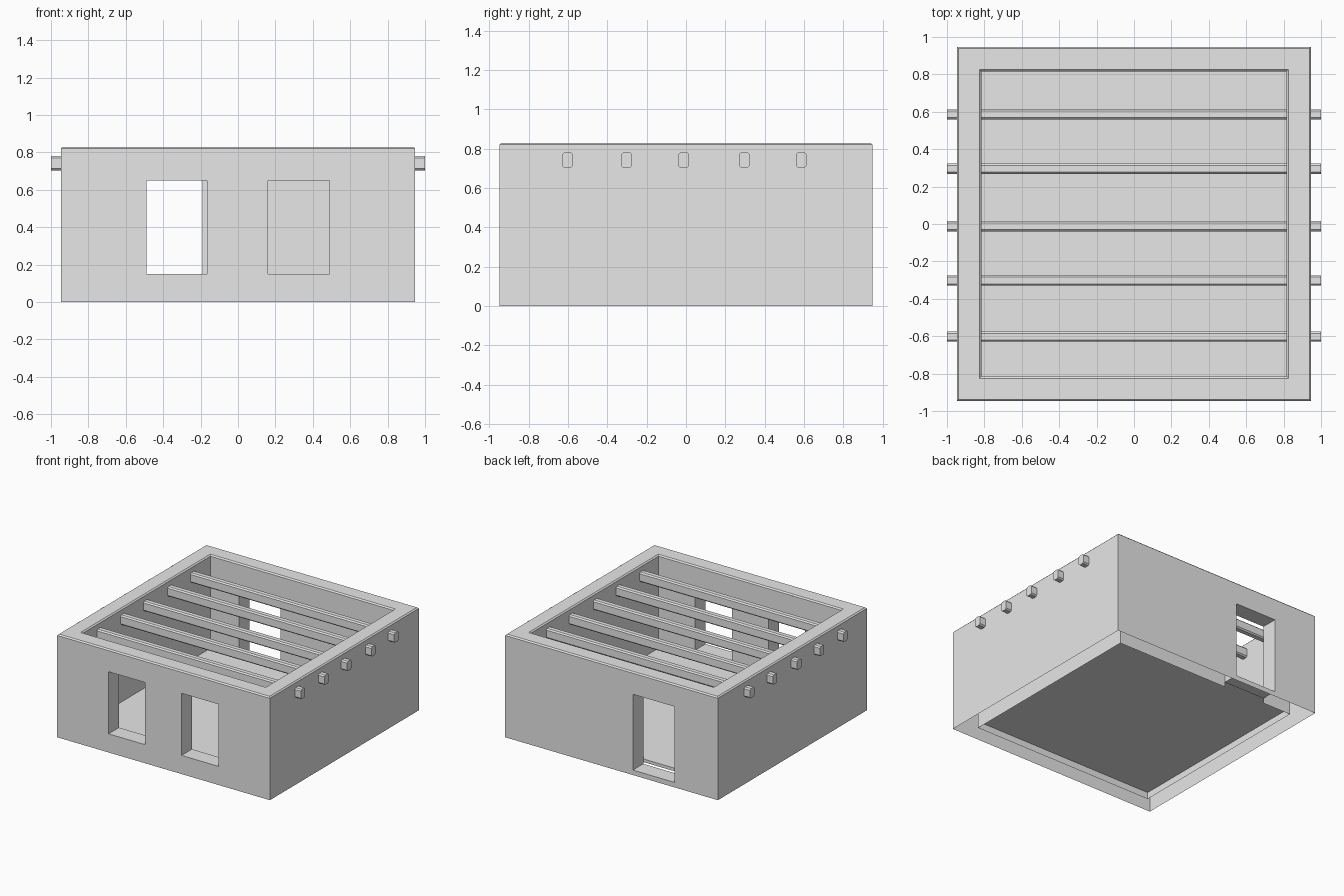
import bpy, bmesh
from mathutils import Vector

cube = bpy.data.objects.get("Cube")
if cube:
    bpy.data.objects.remove(cube, do_unlink=True)

OUT, INN, H, BEV = 0.947, 0.815, 0.83, 0.01
UP = Vector((0, 0, 1))
SIDES = [Vector(v) for v in ((0, -1, 0), (1, 0, 0), (0, 1, 0), (-1, 0, 0))]
FRONT, BACK = 0, 2
WINDOWS = [(-0.49, -0.165, 0.15, 0.65), (0.16, 0.49, 0.15, 0.65)]
DOOR = [(-0.56, -0.19, 0.04, 0.65)]

grey = bpy.data.materials.new("plain grey")
grey.use_nodes = True
grey.diffuse_color = (0.8, 0.8, 0.8, 1)
grey.node_tree.nodes["Principled BSDF"].inputs["Base Color"].default_value = (0.8, 0.8, 0.8, 1)


def finish(bm, name):
    mesh = bpy.data.meshes.new(name)
    bm.to_mesh(mesh)
    bm.free()
    mesh.materials.append(grey)
    obj = bpy.data.objects.new(name, mesh)
    bpy.context.collection.objects.link(obj)
    return obj


def face(bm, points, normal):
    """Add a face turned towards the given direction."""
    f = bm.faces.new([bm.verts.new(p) for p in points])
    f.normal_update()
    if f.normal.dot(normal) < 0:
        f.normal_flip()


def band(bm, a, za, b, zb, out, up, sides=range(4)):
    """Quads joining two square rings."""
    for i in sides:
        n = SIDES[i]
        t = UP.cross(n)
        face(bm, [n * a - t * a + UP * za, n * a + t * a + UP * za,
                  n * b + t * b + UP * zb, n * b - t * b + UP * zb],
             n * out + UP * up)


def pierced_panel(bm, half, y, top, holes, normal):
    """Flat wall skin with rectangular openings left out."""
    xs = sorted({-half, half, *[v for h in holes for v in h[:2]]})
    zs = sorted({0, top, *[v for h in holes for v in h[2:]]})
    for x0, x1 in zip(xs, xs[1:]):
        for z0, z1 in zip(zs, zs[1:]):
            if not any(h[0] <= x0 < h[1] and h[2] <= z0 < h[3] for h in holes):
                face(bm, [(x0, y, z0), (x1, y, z0), (x1, y, z1), (x0, y, z1)], normal)


def reveal(bm, hole, ya, yb):
    """Sill, head and jambs lining an opening."""
    x0, x1, z0, z1 = hole
    corners = [(x0, z0), (x1, z0), (x1, z1), (x0, z1)]
    centre = Vector(((x0 + x1) / 2, 0, (z0 + z1) / 2))
    for (xa, za), (xb, zb) in zip(corners, corners[1:] + corners[:1]):
        inward = centre - Vector(((xa + xb) / 2, 0, (za + zb) / 2))
        face(bm, [(xa, ya, za), (xb, ya, zb), (xb, yb, zb), (xa, yb, za)], inward)


# Hollow walls, open underneath, with chamfered rim
bm = bmesh.new()
band(bm, OUT, 0, OUT, H - BEV, 1, 0, (1, 3))
band(bm, INN, 0, INN, H - BEV, -1, 0, (1, 3))
band(bm, OUT, H - BEV, OUT - BEV, H, 1, 1)
band(bm, OUT - BEV, H, INN + BEV, H, 0, 1)
band(bm, INN + BEV, H, INN, H - BEV, -1, 1)
for side, holes in ((FRONT, WINDOWS), (BACK, DOOR)):
    n = SIDES[side]
    # The inner skin stops at the doorway all the way down
    inner = [(h[0], h[1], 0, h[3]) for h in holes] if side == BACK else holes
    pierced_panel(bm, OUT, n.y * OUT, H - BEV, holes, n)
    pierced_panel(bm, INN, n.y * INN, H - BEV, inner, -n)
    for h in holes:
        reveal(bm, h, n.y * OUT, n.y * INN)
bmesh.ops.remove_doubles(bm, verts=bm.verts, dist=0.0001)
finish(bm, "walls")


def box(name, centre, size, chamfer=0):
    bm = bmesh.new()
    bmesh.ops.create_cube(bm, size=1)
    bmesh.ops.scale(bm, vec=size, verts=bm.verts)
    if chamfer:
        # Chamfer only the edges running lengthwise
        long_edges = [e for e in bm.edges
                      if abs(e.verts[0].co.x - e.verts[1].co.x) > 0.1]
        bmesh.ops.bevel(bm, geom=long_edges, offset=chamfer, segments=1,
                        profile=0.5, affect='EDGES')
    obj = finish(bm, name)
    obj.location = centre
    return obj


# Floor slab set above the base
box("floor", (0, 0, 0.067), (2 * INN, 2 * INN, 0.025))

# Roof beams poking through the side walls
for i, y in enumerate((-0.602, -0.302, -0.012, 0.296, 0.586)):
    box(f"roof_beam_{i + 1}", (0, y, 0.742), (2, 0.055, 0.078), 0.01)
